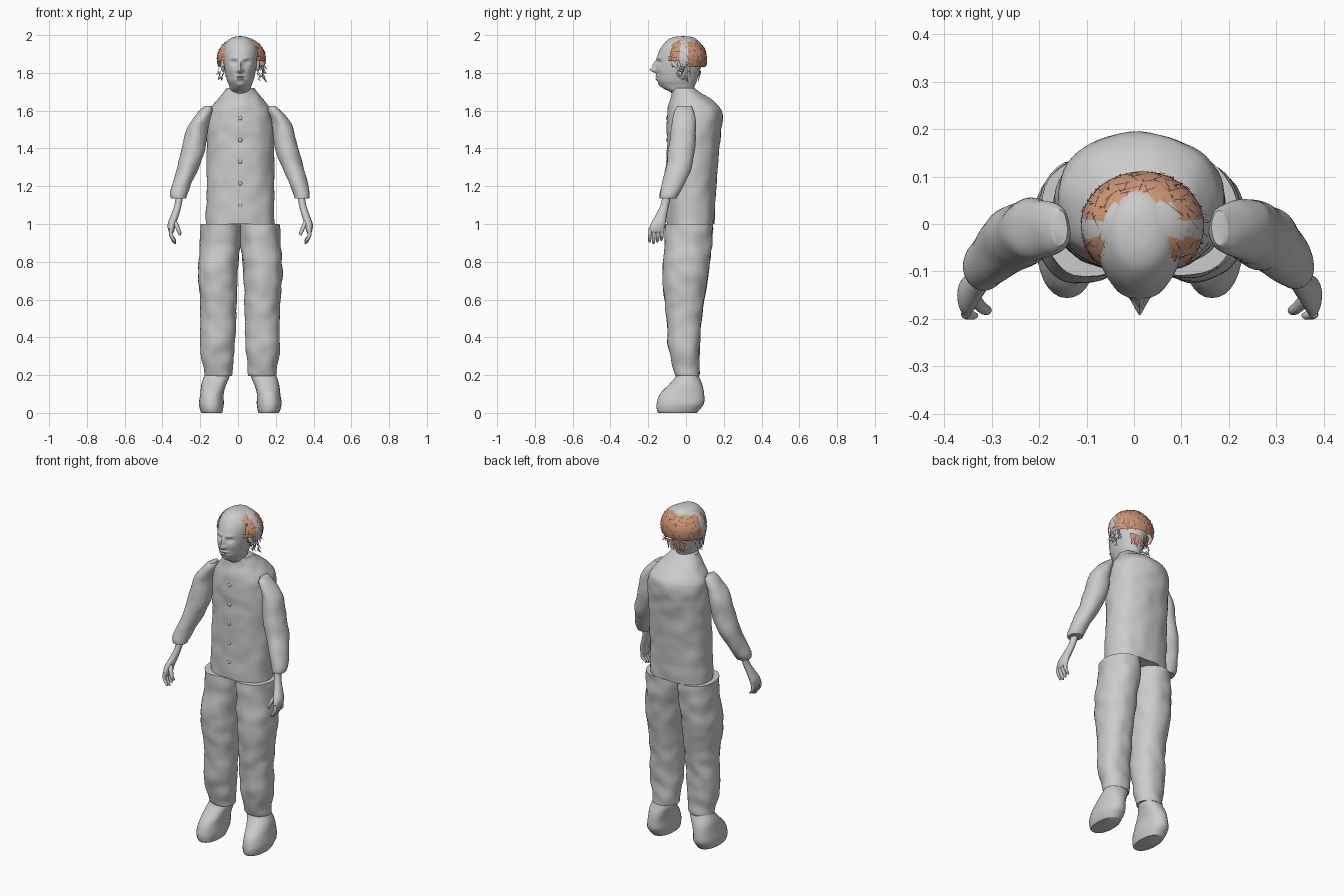
import bpy, bmesh, math, random
from mathutils import Vector, noise

random.seed(4)
cube = bpy.data.objects.get("Cube")
if cube:
    bpy.data.objects.remove(cube, do_unlink=True)
MID = 0.012   # symmetry plane of the body


def material(name, rgb):
    m = bpy.data.materials.new(name)
    m.use_nodes = True
    m.diffuse_color = (*rgb, 1)
    m.node_tree.nodes["Principled BSDF"].inputs["Base Color"].default_value = (*rgb, 1)
    return m


grey = material("plain grey", (0.6, 0.6, 0.6))
ginger = material("ginger hair", (0.62, 0.31, 0.19))
brown = material("dark hair strands", (0.2, 0.09, 0.055))


def finish(name, bm, mats, smooth=True):
    me = bpy.data.meshes.new(name)
    bm.to_mesh(me)
    bm.free()
    for m in mats:
        me.materials.append(m)
    ob = bpy.data.objects.new(name, me)
    bpy.context.collection.objects.link(ob)
    if smooth:
        bpy.ops.object.select_all(action='DESELECT')
        ob.select_set(True)
        bpy.context.view_layer.objects.active = ob
        bpy.ops.object.shade_smooth_by_angle(angle=math.radians(50))
    return ob


def spline(rows, steps):
    # smooth curve through all rows
    rows = [Vector(r) for r in rows]
    out = []
    for i in range(len(rows) - 1):
        a, b, c, d = (rows[max(0, min(len(rows) - 1, i + k))] for k in (-1, 0, 1, 2))
        for s in range(steps):
            t = s / steps
            out.append(b + (c - a) * t / 2 + (a * 2 - b * 5 + c * 4 - d) * t * t / 2
                       + (b * 3 - a - c * 3 + d) * t ** 3 / 2)
    return out + [rows[-1]]


def loft(name, rows, side=1, seg=32, steps=5, power=2.0, wrinkle=0.0, shape=None):
    # each row: offset from the middle, y, height, half width, half depth
    bm = bmesh.new()
    rings = []
    for x, y, z, rx, ry in spline(rows, steps):
        ring = []
        for i in range(seg):
            a = math.tau * i / seg
            c, s = math.cos(a), math.sin(a)
            p = Vector((MID + side * x + rx * math.copysign(abs(c) ** (2 / power), c),
                        y + ry * math.copysign(abs(s) ** (2 / power), s), z))
            if wrinkle:
                n = noise.noise(p * 14) * wrinkle
                p += Vector((c, s, 0)) * n
            if shape:
                p = shape(p)
            ring.append(bm.verts.new(p))
        rings.append(ring)
    for r, q in zip(rings, rings[1:]):
        for i in range(seg):
            j = (i + 1) % seg
            bm.faces.new((r[i], r[j], q[j], q[i]))
    bm.faces.new(rings[0])
    bm.faces.new(rings[-1])
    bmesh.ops.recalc_face_normals(bm, faces=bm.faces)
    return finish(name, bm, [grey])


def ball(name, centre, radii):
    bm = bmesh.new()
    bmesh.ops.create_uvsphere(bm, u_segments=16, v_segments=10, radius=1)
    for v in bm.verts:
        v.co = Vector(centre) + Vector([a * b for a, b in zip(v.co, radii)])
    return finish(name, bm, [grey])


# Shirt body
loft("shirt", [
    (0, .025, 1.0, .183, .125), (0, .03, 1.2, .18, .13), (0, .038, 1.4, .178, .138),
    (0, .043, 1.5, .177, .143), (0, .048, 1.58, .17, .145), (0, .043, 1.62, .152, .136),
    (0, .026, 1.66, .12, .108), (0, -.003, 1.7, .086, .073), (0, -.012, 1.72, .075, .058)],
    seg=56, steps=8, power=2.25, wrinkle=.007)
for k in range(5):
    ball("shirt_button", (MID, -.098, 1.1 + k * .115), (.011, .007, .011))


# Head with modelled face
def face(p):
    x = abs(p.x - MID)
    if p.y > -.04:
        return p

    def bump(cx, cz, wx, wz):
        return math.exp(-((x - cx) / wx) ** 2 - ((p.z - cz) / wz) ** 2)
    push = (.034 * bump(0, 1.815, .012, .013) + .018 * bump(0, 1.842, .009, .02)
            + .006 * bump(.03, 1.878, .022, .008) - .016 * bump(.034, 1.856, .016, .011)
            + .006 * bump(.034, 1.855, .008, .006) + .009 * bump(0, 1.783, .024, .006)
            + .008 * bump(0, 1.767, .02, .006) - .005 * bump(0, 1.775, .026, .003)
            + .008 * bump(0, 1.735, .02, .012) + .005 * bump(.045, 1.815, .02, .02)
            + .008 * bump(.014, 1.81, .007, .008))
    return p + Vector((0, -push, 0))


loft("head", [
    (0, -.015, 1.63, .06, .055), (0, -.02, 1.69, .054, .056), (0, -.037, 1.715, .055, .078),
    (0, -.044, 1.735, .06, .092), (0, -.047, 1.76, .07, .105), (0, -.043, 1.8, .08, .112),
    (0, -.036, 1.85, .088, .122), (0, -.028, 1.9, .092, .12), (0, -.022, 1.94, .086, .106),
    (0, -.018, 1.975, .062, .078), (0, -.016, 1.99, .034, .045), (0, -.015, 1.994, .006, .008)],
    seg=96, steps=8, shape=face)

# Limbs, made once per side
for side, tag in ((1, "left"), (-1, "right")):
    loft(tag + "_sleeve", [
        (.168, -.008, 1.625, .016, .036), (.18, -.01, 1.6, .035, .05), (.21, -.012, 1.55, .046, .062),
        (.228, -.012, 1.5, .055, .067), (.246, -.022, 1.4, .063, .07), (.278, -.037, 1.3, .057, .068),
        (.308, -.065, 1.22, .05, .06), (.326, -.087, 1.16, .045, .05), (.326, -.095, 1.135, .04, .042)],
        side, wrinkle=.006)
    loft(tag + "_hand", [
        (.32, -.1, 1.16, .02, .022), (.33, -.113, 1.1, .019, .022), (.345, -.13, 1.05, .021, .029),
        (.362, -.148, 1.0, .022, .039), (.365, -.156, .965, .016, .041), (.364, -.157, .95, .008, .034)],
        side, seg=20)
    for k in range(4):
        y, low = -.188 + k * .021, .895 + .008 * abs(k - 1)
        loft(tag + "_finger", [
            (.366, y, .975, .01, .01), (.366, y - .003, .94, .01, .01),
            (.352, y - .005, low + .012, .009, .009), (.345, y - .005, low, .004, .004)],
            side, seg=10, steps=3)
    loft(tag + "_thumb", [
        (.35, -.155, 1.02, .012, .014), (.334, -.175, .985, .012, .013),
        (.322, -.182, .955, .01, .01), (.32, -.182, .938, .004, .004)], side, seg=10, steps=3)
    loft(tag + "_trouser_leg", [
        (.103, .015, 1.0, .104, .126), (.106, .012, .9, .106, .125), (.119, 0, .75, .105, .122),
        (.116, -.008, .6, .096, .104), (.116, -.01, .5, .094, .092), (.12, -.01, .35, .09, .083),
        (.117, .003, .22, .077, .067), (.117, .006, .195, .07, .06)],
        side, seg=40, steps=8, power=2.15, wrinkle=.008)
    loft(tag + "_shoe", [
        (.118, .007, .215, .064, .054), (.127, .006, .185, .068, .066), (.14, -.002, .15, .066, .088),
        (.15, -.021, .1, .062, .117), (.153, -.03, .05, .066, .125),
        (.152, -.042, .015, .06, .112), (.15, -.045, 0, .054, .102)], side, power=2.2)
    ball(tag + "_ear", (MID + side * .092, -.025, 1.84), (.012, .022, .034))

# Hair cap: open at the face, with a bare band over the crown
HAIR = Vector((.018, -.004, 1.875))
SIZE = Vector((.13, .115, .116))


def over_face(p):
    return p.y < -.03 and p.z < 1.935 and abs(p.x - HAIR.x) < .085


def bare(p):
    return -.03 < p.y < .045 and (p.z > 1.965 or p.y < .01)


def on_cap(d):
    return HAIR + Vector([a * b for a, b in zip(d, SIZE)])


bm = bmesh.new()
bmesh.ops.create_uvsphere(bm, u_segments=48, v_segments=32, radius=1)
for v in bm.verts:
    v.co = on_cap(v.co)
gone = []
for f in bm.faces:
    p = f.calc_center_median()
    f.material_index = 0 if bare(p) else 1
    if over_face(p) or p.z < (1.83 if p.y > -.03 else 1.86):
        gone.append(f)
bmesh.ops.delete(bm, geom=gone, context='FACES')
finish("hair_cap", bm, [grey, ginger])


def strand(bm, root, tip, width, index):
    across = (tip - root).cross(root - HAIR).normalized() * width
    f = bm.faces.new([bm.verts.new(p) for p in (root - across, root + across, tip)])
    f.material_index = index


# Crossing strands over the cap
bm = bmesh.new()
while len(bm.faces) < 260:
    d = Vector([random.gauss(0, 1) for _ in range(3)]).normalized()
    p = on_cap(d)
    if over_face(p) or bare(p) or p.z < 1.83:
        continue
    e = (d + Vector([random.uniform(-.35, .35) for _ in range(3)])).normalized()
    q = on_cap(e * 1.04)
    if not over_face(q) and q.z > 1.81:
        strand(bm, on_cap(d * 1.005), q, .0025, random.choice((0, 1)))
# Short tufts at the nape
for k in range(16):
    x = HAIR.x + random.uniform(-.06, .06)
    root = Vector((x, .075, 1.81))
    strand(bm, root, root + Vector((random.uniform(-.02, .02), -.012, -.065)), .01, 0)
finish("hair_strands", bm, [ginger, brown], False)

# Loose curls beside the face
bm = bmesh.new()
for k in range(70):
    side = random.choice((-1, 1))
    root = Vector((HAIR.x + side * random.uniform(.085, .125), random.uniform(-.045, .02),
                   random.uniform(1.77, 1.9)))
    tip = root + Vector((side * random.uniform(-.01, .025), random.uniform(-.02, .02),
                         random.uniform(-.04, -.015)))
    strand(bm, root, tip, .007, 0)
finish("side_curls", bm, [grey], False)
